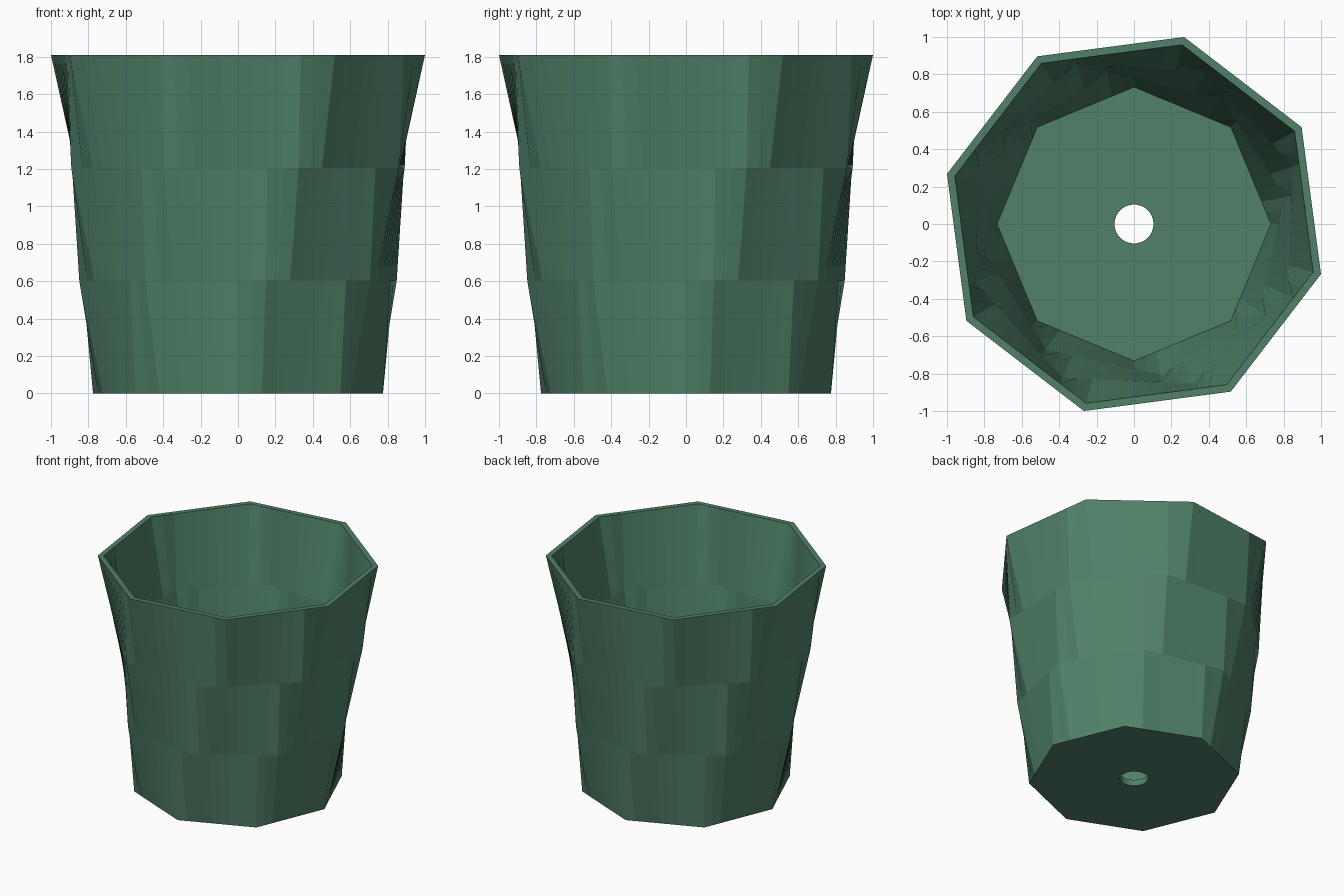
import bpy, bmesh
from math import cos, sin, pi, radians

cube = bpy.data.objects.get("Cube")
if cube:
    bpy.data.objects.remove(cube)

SIDES, SAMPLES = 8, 72
HEIGHT, TWIST, WALL, FLOOR = 1.81, 30, 0.043, 0.05
LEVELS = 3

green = bpy.data.materials.new("sage green")
green.use_nodes = True
colour = (0.08, 0.22, 0.14, 1)
green.diffuse_color = colour
green.node_tree.nodes["Principled BSDF"].inputs["Base Color"].default_value = colour

bm = bmesh.new()


def ring(z, radius=None, turn=0):
    """Octagon sampled at even angles, or a circle when turn is None."""
    verts = []
    for i in range(SAMPLES):
        a = 2 * pi * i / SAMPLES
        r = radius
        if turn is not None:
            step = 2 * pi / SIDES
            off = (a - radians(turn) + 1e-9) % step - step / 2
            r = radius * cos(step / 2) / cos(off)
        verts.append(bm.verts.new((r * cos(a), r * sin(a), z)))
    return verts


# Outer wall up, over the rim, inner wall down, floor, drain hole, underside
rings = []
for k in range(LEVELS + 1):
    t = k / LEVELS
    rings.append(ring(HEIGHT * t, 0.775 + 0.26 * t, TWIST * t))
for k in range(LEVELS, -1, -1):
    t = k / LEVELS
    rings.append(ring(max(HEIGHT * t, FLOOR), 0.775 - WALL + 0.26 * t, TWIST * t))
rings.append(ring(FLOOR, 0.104, None))
rings.append(ring(0, 0.104, None))

for lower, upper in zip(rings, rings[1:] + rings[:1]):
    for i in range(SAMPLES):
        j = (i + 1) % SAMPLES
        bm.faces.new((lower[i], lower[j], upper[j], upper[i]))
bmesh.ops.recalc_face_normals(bm, faces=bm.faces[:])

mesh = bpy.data.meshes.new("planter_pot")
bm.to_mesh(mesh)
bm.free()
mesh.materials.append(green)
pot = bpy.data.objects.new("planter_pot", mesh)
bpy.context.collection.objects.link(pot)
